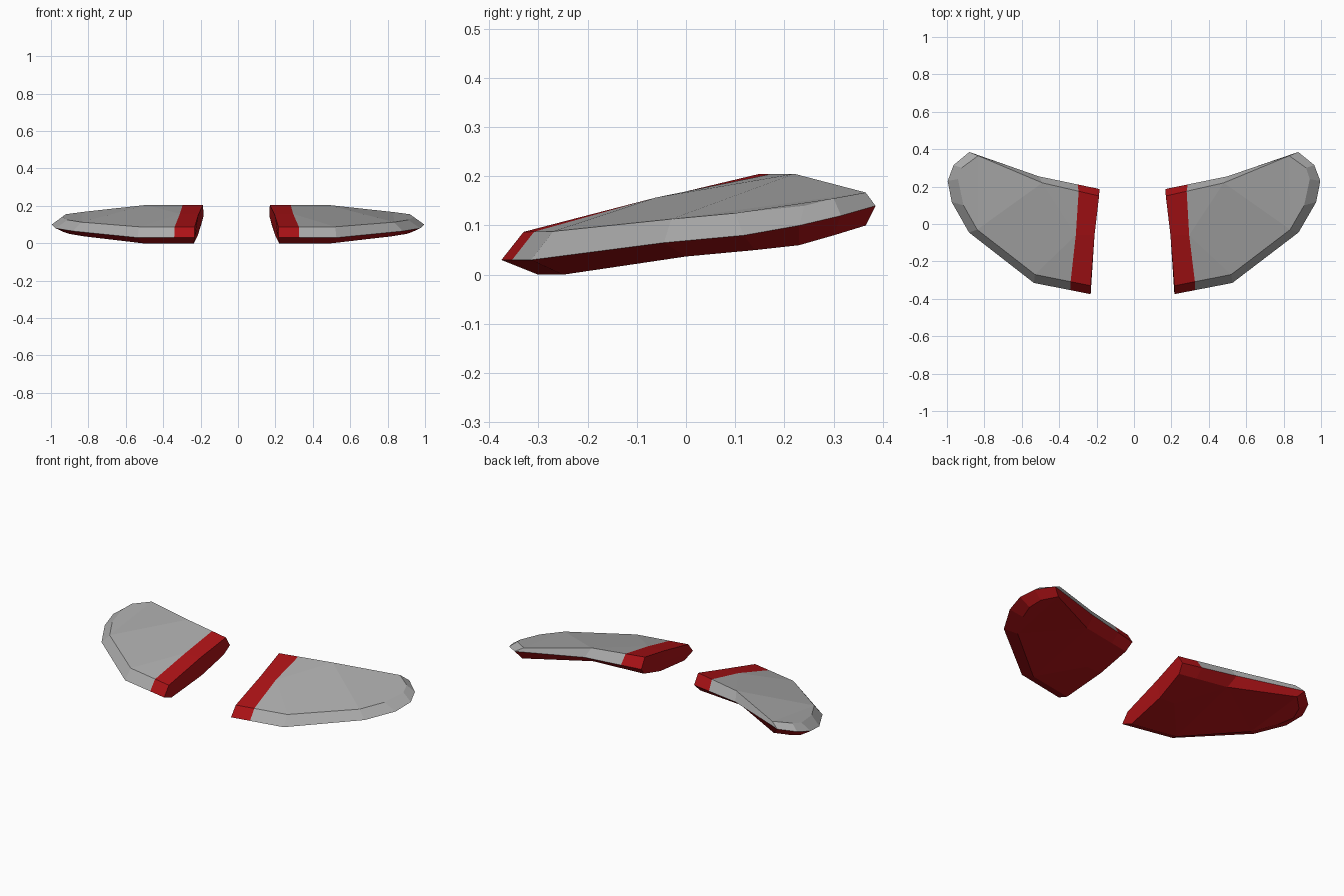
import bpy
import bmesh
from mathutils import Vector

cube = bpy.data.objects.get("Cube")
if cube:
    bpy.data.objects.remove(cube, do_unlink=True)


def make_material(name, colour):
    material = bpy.data.materials.new(name)
    material.use_nodes = True
    material.diffuse_color = colour
    shader = material.node_tree.nodes["Principled BSDF"]
    shader.inputs["Base Color"].default_value = colour
    return material


GREY, RED = 0, 1
materials = [
    make_material("plain grey", (0.41, 0.41, 0.41, 1)),
    make_material("deep red", (0.41, 0.006, 0.008, 1)),
]

# Rims of one wing: root front, front corner, round the tip to the
# back tip, back corner, root back, root middle
upper_rim = [
    (.216, -.33, .087), (.52, -.27, .088), (.835, -.03, .113),
    (.91, .1, .125), (.94, .24, .14), (.92, .3, .155), (.83, .365, .167),
    (.48, .22, .205), (.17, .15, .205), (.195, -.06, .155),
]
middle_rim = [
    (.216, -.375, .03), (.526, -.315, .03), (.88, -.045, .065),
    (.974, .117, .08), (.996, .23, .1), (.964, .315, .12), (.878, .385, .14),
    (.5, .255, .155), (.168, .187, .145), (.2, -.05, .085),
]
lower_rim = [
    (.22, -.3, 0), (.5, -.25, 0), (.82, 0, .037),
    (.9, .14, .05), (.93, .23, .06), (.91, .3, .08), (.84, .365, .1),
    (.49, .19, .11), (.18, .145, .1), (.2, -.04, .04),
]
STRIPE = 0.36    # share of the inner span taken by the root stripe


def add_stripe_points(rim):
    """Insert the points where the root stripe meets the front and back edges."""
    points = [Vector(p) for p in rim]
    front = points[0].lerp(points[1], STRIPE)
    back = points[8].lerp(points[7], STRIPE)
    return [points[0], front] + points[1:8] + [back] + points[8:]


def place(point, side):
    """The right wing is very slightly narrower than the left one."""
    if side > 0:
        return point
    return Vector((-(0.02 + 0.98 * point.x), point.y, point.z))


def build_wing(name, side):
    bm = bmesh.new()
    rims = []
    for rim in (upper_rim, middle_rim, lower_rim):
        points = add_stripe_points(rim)
        rims.append([bm.verts.new(place(p, side)) for p in points])
    count = len(rims[0])

    def add_face(verts, colour):
        face = bm.faces.new(verts)
        face.material_index = colour

    # Bevelled side bands: grey above, red below and around the root
    for i in range(count):
        j = (i + 1) % count
        at_root = i == 0 or i >= 9
        for band in (0, 1):
            top, bottom = rims[band], rims[band + 1]
            colour = RED if band == 1 or at_root else GREY
            add_face([top[i], top[j], bottom[j], bottom[i]], colour)

    # Upper and lower skins, each with the stripe along the root
    for rim, main_colour in ((rims[0], GREY), (rims[2], RED)):
        centre = rim[11].co + Vector((side * 0.1, 0, 0.002))
        crease = bm.verts.new(centre)
        add_face([rim[0], rim[1], crease, rim[11]], RED)
        add_face([rim[11], crease, rim[9], rim[10]], RED)
        add_face([crease, rim[1], rim[2]], main_colour)
        add_face([crease, rim[2], rim[8]], main_colour)
        add_face([crease, rim[8], rim[9]], main_colour)
        add_face([rim[2], rim[3], rim[8]], main_colour)
        add_face([rim[3], rim[7], rim[8]], main_colour)
        add_face(rim[3:8], main_colour)

    bmesh.ops.recalc_face_normals(bm, faces=bm.faces[:])
    mesh = bpy.data.meshes.new(name)
    bm.to_mesh(mesh)
    bm.free()
    for material in materials:
        mesh.materials.append(material)
    wing = bpy.data.objects.new(name, mesh)
    bpy.context.collection.objects.link(wing)


build_wing("left_wing", 1)
build_wing("right_wing", -1)
